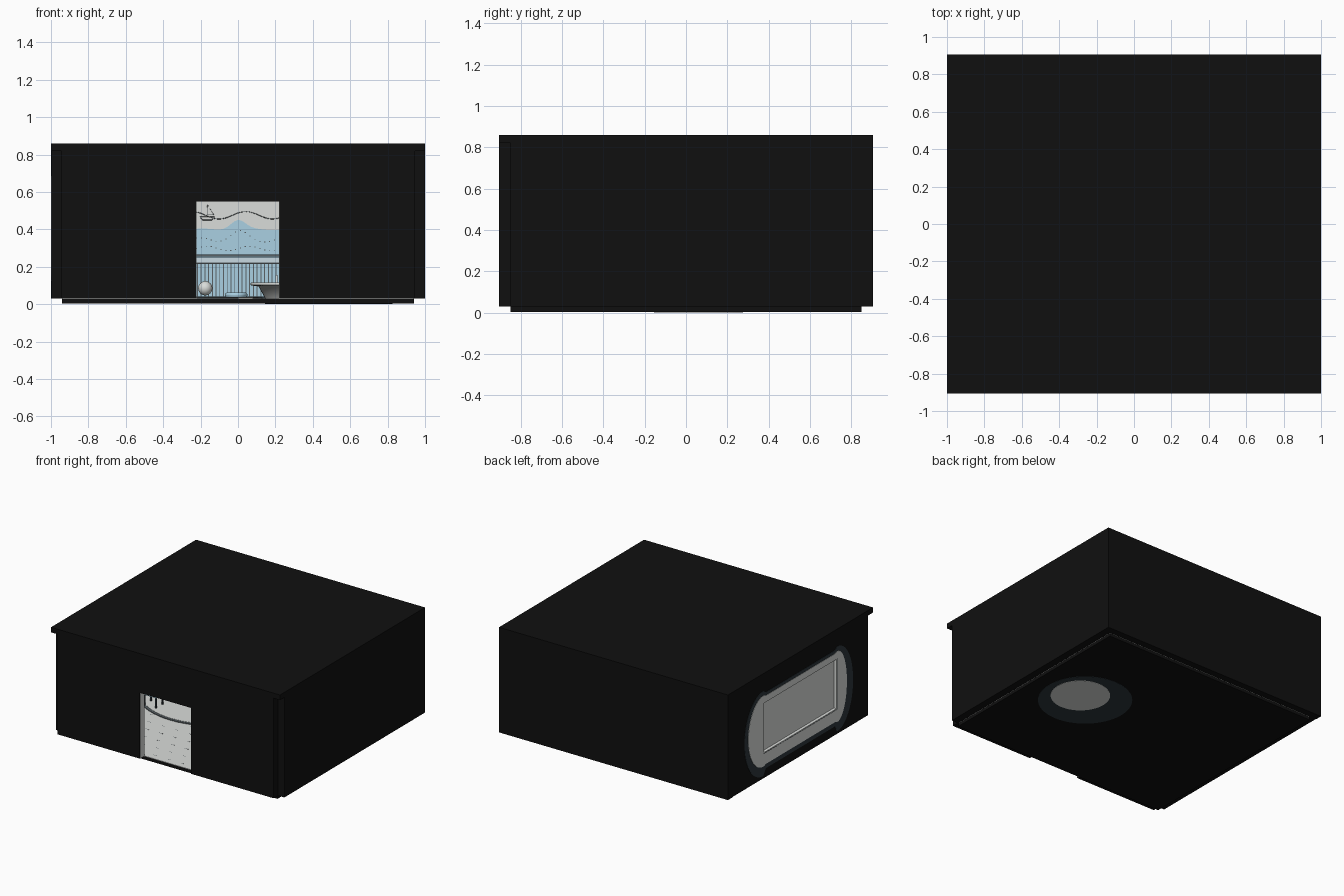
import bpy, bmesh, math
from mathutils import Vector

if "Cube" in bpy.data.objects:
    bpy.data.objects.remove(bpy.data.objects["Cube"])


def mat(name, r, g, b):
    m = bpy.data.materials.new(name)
    m.diffuse_color = (r, g, b, 1)
    m.use_nodes = True
    m.node_tree.nodes["Principled BSDF"].inputs["Base Color"].default_value = m.diffuse_color
    return m


BLACK = mat("shell_black", .005, .005, .005)
WHITE = mat("warm_white", .70, .72, .70)
BLUE = mat("sea_blue", .40, .63, .76)
SLATE = mat("dark_slate", .026, .038, .046)
GREY = mat("line_grey", .10, .12, .13)
PALE = mat("pale_blue", .58, .70, .76)


def link(name, me, m):
    ob = bpy.data.objects.new(name, me)
    bpy.context.collection.objects.link(ob)
    ob.data.materials.append(m)
    return ob


def box(name, x0, x1, y0, y1, z0, z1, m):
    bm = bmesh.new()
    bmesh.ops.create_cube(bm, size=1)
    for v in bm.verts:
        v.co = Vector(((x0, x1)[v.co.x > 0], (y0, y1)[v.co.y > 0], (z0, z1)[v.co.z > 0]))
    me = bpy.data.meshes.new(name)
    bm.to_mesh(me)
    bm.free()
    return link(name, me, m)


def plate(name, loops, half, loc, rot, m):
    """Flat filled outline, later loops become holes."""
    cu = bpy.data.curves.new(name, 'CURVE')
    cu.dimensions = '2D'
    cu.fill_mode = 'BOTH'
    cu.extrude = half
    for pts in loops:
        s = cu.splines.new('POLY')
        s.points.add(len(pts) - 1)
        for p, (a, b) in zip(s.points, pts):
            p.co = (a, b, 0, 1)
        s.use_cyclic_u = True
    ob = link(name, cu, m)
    ob.location = loc
    ob.rotation_euler = rot
    return ob


def line(name, pts, r, m, closed=False):
    cu = bpy.data.curves.new(name, 'CURVE')
    cu.dimensions = '3D'
    cu.bevel_depth = r
    cu.bevel_resolution = 0
    s = cu.splines.new('POLY')
    s.points.add(len(pts) - 1)
    for p, c in zip(s.points, pts):
        p.co = (*c, 1)
    s.use_cyclic_u = closed
    return link(name, cu, m)


def lathe(name, profile, loc, m, n=48):
    bm = bmesh.new()
    rings = [[bm.verts.new((r * math.cos(2 * math.pi * i / n), r * math.sin(2 * math.pi * i / n), z))
              for i in range(n)] for r, z in profile]
    for a, b in zip(rings, rings[1:]):
        for i in range(n):
            j = (i + 1) % n
            bm.faces.new((a[i], a[j], b[j], b[i]))
    bm.faces.new(rings[0][::-1])
    bm.faces.new(rings[-1])
    for f in bm.faces:
        f.smooth = len(f.verts) == 4
    me = bpy.data.meshes.new(name)
    bm.to_mesh(me)
    bm.free()
    ob = link(name, me, m)
    ob.location = loc
    return ob


def ellipse(cx, cy, rx, ry, n=64):
    return [(cx + rx * math.cos(2 * math.pi * i / n), cy + ry * math.sin(2 * math.pi * i / n)) for i in range(n)]


# outer shell: base, roof, walls (front corners notched)
box("base", -.94, .94, -.85, .85, .003, .028, BLACK)
box("roof", -1, 1, -.905, .905, .82, .86, BLACK)
box("back_wall", -1, 1, .85, .905, .03, .82, BLACK)
box("right_wall", .94, 1, -.85, .85, .03, .82, BLACK)
for s, a, b in (("left", -.945, -.225), ("right", .222, .945)):
    box("front_wall_" + s, a, b, -.905, -.85, .03, .82, BLACK)
box("front_wall_over_door", -.225, .222, -.905, -.85, .55, .82, BLACK)
WY, WZ0, WZ1 = .46, .225, .63
box("left_wall_below", -.996, -.94, -.85, .85, .03, WZ0, BLACK)
box("left_wall_above", -.996, -.94, -.85, .85, WZ1, .82, BLACK)
box("left_wall_front", -.996, -.94, -.85, -WY, WZ0, WZ1, BLACK)
box("left_wall_rear", -.996, -.94, WY, .85, WZ0, WZ1, BLACK)

# window recess with lining and pane
box("window_pane", -.975, -.97, -WY, WY, WZ0, WZ1, WHITE)
for s in (-1, 1):
    a, b = sorted((s * WY, s * (WY - .008)))
    box("window_jamb", -.998, -.97, a, b, WZ0, WZ1, WHITE)
box("window_sill", -.998, -.97, -WY, WY, WZ0, WZ0 + .008, WHITE)
box("window_head", -.998, -.97, -WY, WY, WZ1 - .008, WZ1, WHITE)
line("window_outline", [(-.998, y, z) for y, z in ((-WY, WZ0), (WY, WZ0), (WY, WZ1), (-WY, WZ1))],
     .0019, GREY, True)


# painted halo round the window: oval ends, straight middle
def halo(r0, r1, zc, h, top, bot):
    pts = []
    for s, r in ((1, r1), (-1, r0)):
        arc = [(s * (.46 + r * math.cos(t)), zc + h * math.sin(t))
               for t in [math.pi * (i / 24 - .5) for i in range(25)]]
        arc = [(s * .43, bot)] + arc + [(s * .43, top)]
        pts += arc if s > 0 else arc[::-1]
    return pts


HOLE = [(-WY, WZ0), (WY, WZ0), (WY, WZ1), (-WY, WZ1)]
ROT = (math.pi / 2, 0, math.pi / 2)
plate("halo_outer", [halo(.20, .235, .385, .335, .70, .10), HOLE], .001, (-.997, 0, 0), ROT, SLATE)
plate("halo_inner", [halo(.12, .19, .405, .28, .675, .135), HOLE], .001, (-.999, 0, 0), ROT, WHITE)

# painted discs under the base
plate("under_disc_outer", [ellipse(.485, .03, .34, .34)], .0007, (0, 0, .0023), (0, 0, 0), SLATE)
plate("under_disc_inner", [ellipse(.555, .06, .215, .215)], .0007, (0, 0, .0008), (0, 0, 0), WHITE)

# door lining, floor and tile joints
box("door_jamb_left", -.2265, -.222, -.9, -.85, .03, .55, WHITE)
box("door_jamb_right", .22, .2235, -.9, -.85, .03, .55, WHITE)
box("floor", -.94, .94, -.85, .85, .028, .031, WHITE)
for i in range(15):
    y = -.8 + i * .11
    for j in range(16):
        x = -.9 + j * .12 + (i % 2) * .06
        if x < .85:
            box("tile_joint", x, x + .03, y, y + .004, .031, .0315, GREY)

# inner wall linings
box("ceiling", -.94, .94, -.85, .85, .815, .82, WHITE)
box("back_lining", -.94, .94, .845, .85, .03, .82, WHITE)
for s in (-1, 1):
    a, b = sorted((s * .94, s * .935))
    box("side_lining", a, b, -.85, .85, .03, .82, WHITE)
    a, b = sorted((s * .935, s * .928))
    box("side_wainscot", a, b, -.85, .84, .03, .22, BLUE)

# sea painted on the back wall
def swell(x):
    return .40 + .05 * math.exp(-(x / .055) ** 2) + .004 * math.sin(x * 25)


xs = [-.93 + i * .0155 for i in range(121)]
plate("painted_sea", [[(x, swell(x)) for x in xs] + [(.93, .24), (-.93, .24)]], .001,
      (0, .843, 0), (math.pi / 2, 0, 0), BLUE)
line("far_wave", [(x, .843, .475 + .02 * math.sin((x + .03) * 22)) for x in xs], .0018, GREY)
for row, z in enumerate((.295, .34)):
    for i in range(70):
        x = -.9 + i * .026
        zz = z + .012 * math.sin(x * 28 + row) + row * .04 * math.exp(-(x / .07) ** 2)
        box("foam_dot", x, x + .006, .838, .842, zz, zz + .005, GREY)

# sail boat line drawing
line("boat_hull", [(x, .842, z) for x, z in ((-.205, .468), (-.125, .468), (-.14, .45), (-.19, .45))],
     .002, GREY, True)
line("boat_sail", [(x, .842, z) for x, z in ((-.165, .47), (-.165, .535), (-.13, .478), (-.165, .478))],
     .0017, GREY)

# beaded wainscot and rails on the back wall
box("wainscot", -.93, .93, .835, .845, .03, .22, BLUE)
for i in range(93):
    x = -.92 + i * .02
    box("wainscot_groove", x, x + .005, .832, .836, .035, .215, GREY)
box("rail", -.93, .93, .82, .845, .222, .25, PALE)
box("rail_shadow_low", -.93, .93, .822, .845, .215, .222, GREY)
box("rail_cap", -.93, .93, .81, .845, .255, .265, GREY)
box("skirting", -.93, .93, .825, .845, .031, .04, SLATE)

# round tub
lathe("round_tub", [(.34, .031), (.375, .095), (.415, .1), (.42, .108), (.415, .116), (.38, .116),
                    (.365, .1), (.32, .045)], (.485, .03, 0), WHITE, 64)
box("tub_tap", .2, .212, .3, .312, .11, .155, WHITE)

# ball, low pouffe, rugs, stool
ball = [(.038 * math.sin(math.pi * max(i, .05) / 16), -.038 * math.cos(math.pi * i / 16)) for i in range(16)]
lathe("ball", ball + [(.002, .038)], (-.175, .55, .085), WHITE, 24)
lathe("pouffe", [(.05, .031), (.06, .045), (.06, .055), (.05, .062)], (-.01, .6, 0), BLUE, 32)
lathe("rug_border", [(.55, .031), (.55, .036)], (-.42, .3, 0), GREY, 64)
lathe("rug", [(.53, .031), (.53, .038)], (-.42, .3, 0), WHITE, 64)
box("bath_mat", .0, .08, -.1, .2, .031, .036, WHITE)
box("stool_seat", -.72, -.6, -.16, -.06, .12, .132, BLUE)
for x in (-.715, -.615):
    for y in (-.155, -.075):
        box("stool_leg", x, x + .01, y, y + .01, .031, .12, SLATE)
